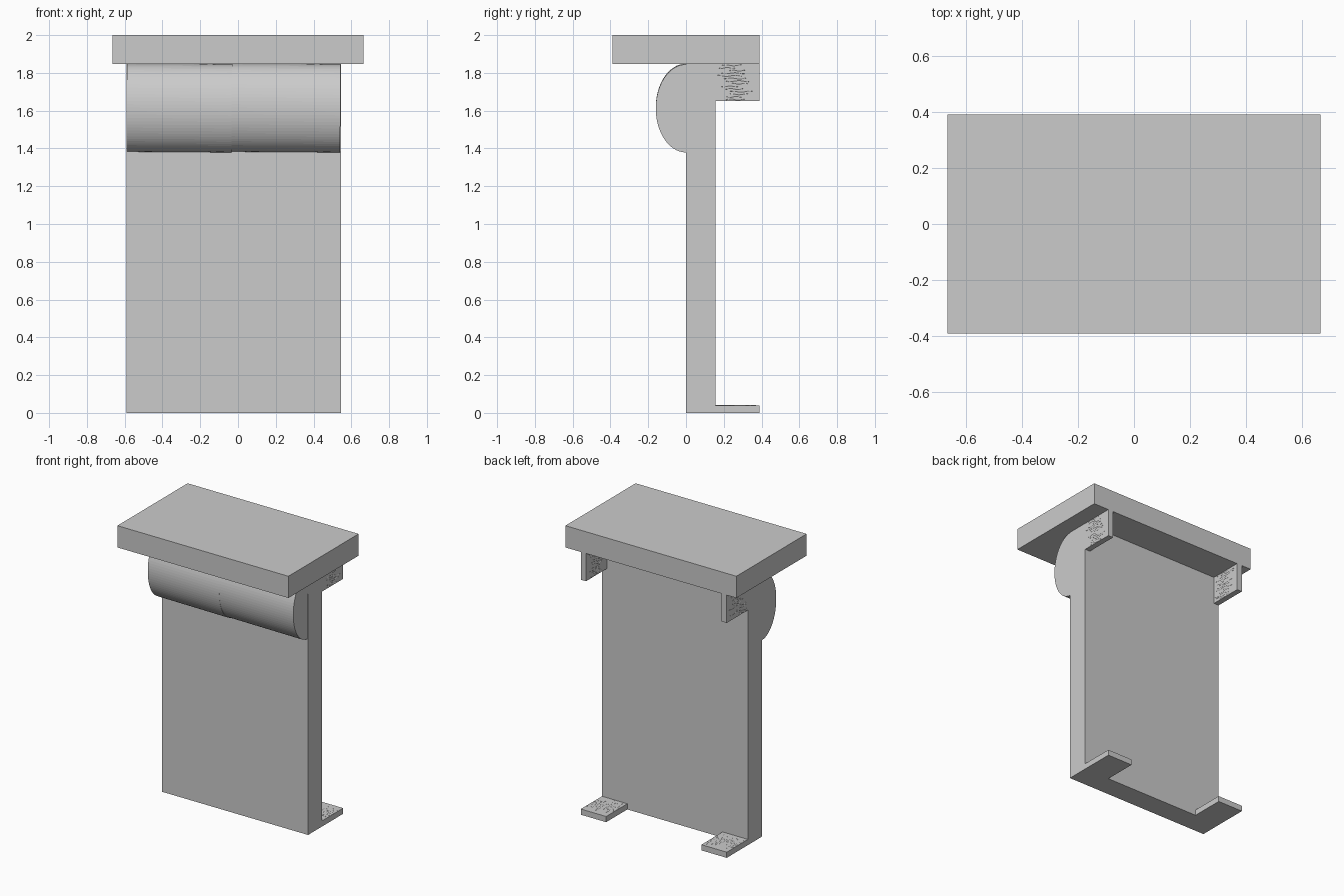
import bpy, bmesh, math, random
from mathutils import Vector

if "Cube" in bpy.data.objects:
    bpy.data.objects.remove(bpy.data.objects["Cube"], do_unlink=True)

random.seed(4)
GREY = (0.6, 0.6, 0.6, 1.0)
mat = bpy.data.materials.new("plain grey")
mat.use_nodes = True
mat.diffuse_color = GREY
mat.node_tree.nodes["Principled BSDF"].inputs["Base Color"].default_value = GREY

# Main dimensions
LEFT, RIGHT = -0.59, 0.545      # panel ends
PANEL_BACK, BACK = 0.155, 0.39
TOP_UNDERSIDE = 1.847


def finish(name, bm):
    bmesh.ops.recalc_face_normals(bm, faces=bm.faces)
    mesh = bpy.data.meshes.new(name)
    bm.to_mesh(mesh)
    bm.free()
    mesh.materials.append(mat)
    obj = bpy.data.objects.new(name, mesh)
    bpy.context.collection.objects.link(obj)
    return obj


def add_box(bm, lo, hi):
    lo, hi = Vector(lo), Vector(hi)
    verts = bmesh.ops.create_cube(bm, size=1)["verts"]
    for v in verts:
        v.co = (lo + hi) / 2 + v.co * (hi - lo)


def box(name, lo, hi):
    bm = bmesh.new()
    add_box(bm, lo, hi)
    return finish(name, bm)


def grain_line(bm, axis, level, out, across, half, y0, y1):
    """Thin wavy raised sliver running along y on one broad face."""
    steps, phase = 8, random.uniform(0, math.tau)
    rows = []
    for i in range(steps + 1):
        t = i / steps
        mid = across + 0.003 * math.sin(phase + 9 * t)
        w = half * math.sin(math.pi * t) + 0.0002
        row = []
        for side, lift in ((-w, 0), (0, out), (w, 0)):
            co = [0, y0 + (y1 - y0) * t, 0]
            co[axis] = level + lift
            co[2 - axis] = mid + side
            row.append(bm.verts.new(co))
        rows.append(row)
    for a, b in zip(rows, rows[1:]):
        for k in range(2):
            bm.faces.new((a[k], a[k + 1], b[k + 1], b[k]))


def wooden_board(name, lo, hi, axis):
    """Board whose thin direction is axis, with fine grain on both broad faces."""
    bm = bmesh.new()
    add_box(bm, lo, hi)
    c = 2 - axis
    lines = 14
    for level, out in ((lo[axis], -0.001), (hi[axis], 0.001)):
        if level == 0:
            out = 0.0           # underside rests on the ground
        for i in range(lines):
            across = lo[c] + (hi[c] - lo[c]) * (i + 0.5) / lines
            a = random.uniform(0, 0.09)
            b = a + random.uniform(0.08, 0.14)
            if out:
                grain_line(bm, axis, level, out, across, 0.003,
                           lo[1] + a, min(lo[1] + b, hi[1]))
    return finish(name, bm)


def half_roll(name, x0, x1):
    """Half-elliptical bolster projecting from the front of the panel."""
    bm = bmesh.new()
    segs = 40
    pts = [(-0.16 * math.sin(math.pi * i / segs),
            0.233 * math.cos(math.pi * i / segs)) for i in range(segs + 1)]
    half = (x1 - x0) / 2
    ends = [[bm.verts.new((x, y, z)) for y, z in pts] for x in (-half, half)]
    bm.faces.new(ends[0])
    bm.faces.new(ends[1])
    n = len(pts)
    for i in range(n):
        j = (i + 1) % n
        bm.faces.new((ends[0][i], ends[0][j], ends[1][j], ends[1][i]))
    obj = finish(name, bm)
    obj.location = ((x0 + x1) / 2, 0, 1.614)
    obj.rotation_euler.y = math.radians(0.4)
    return obj


# Slab top and upright panel
box("top_slab", (-0.665, -0.39, TOP_UNDERSIDE), (0.665, 0.39, 2))
box("upright_panel", (LEFT, 0, 0), (RIGHT, PANEL_BACK, TOP_UNDERSIDE))

# Two front rolls meeting near the middle
half_roll("right_roll", LEFT, -0.034)
half_roll("left_roll", -0.034, RIGHT - 0.003)

# Wooden brackets under the slab and feet on the ground, at both ends
for side, end, inward in (("right", LEFT, 1), ("left", RIGHT, -1)):
    def span(width):
        return sorted((end, end + inward * width))
    x0, x1 = span(0.04)
    wooden_board(side + "_bracket", (x0, PANEL_BACK, 1.652),
                 (x1, BACK, TOP_UNDERSIDE), 0)
    x0, x1 = span(0.197)
    wooden_board(side + "_foot", (x0, PANEL_BACK, 0), (x1, BACK, 0.04), 2)
